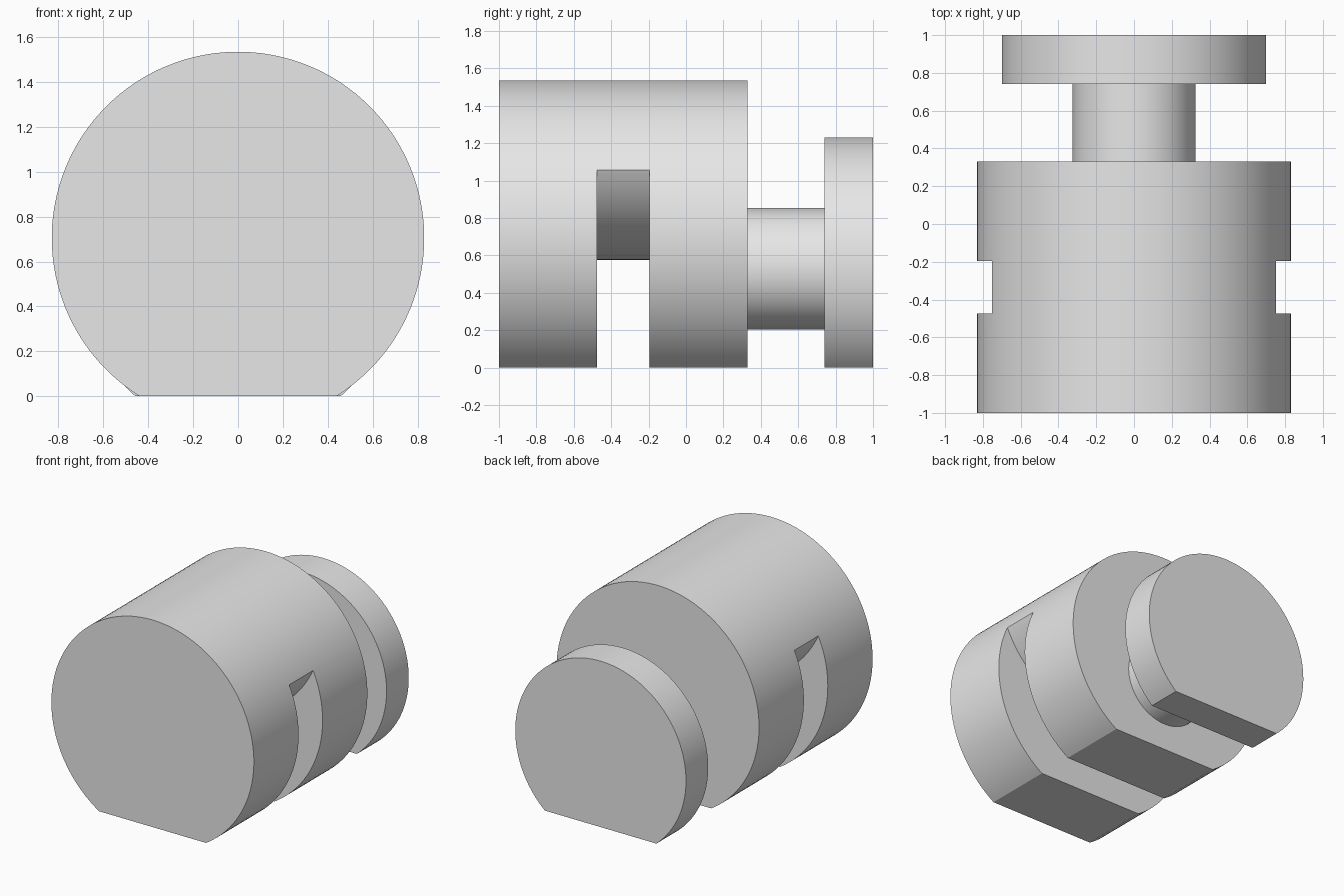
import bpy, bmesh
from math import acos, cos, sin, pi, radians

if "Cube" in bpy.data.objects:
    bpy.data.objects.remove(bpy.data.objects["Cube"])

SEGMENTS = 128
BODY_R, BODY_Z = 0.83, 0.705

grey = bpy.data.materials.new("plain grey")
grey.use_nodes = True
grey.diffuse_color = (0.8, 0.8, 0.8, 1)
grey.node_tree.nodes["Principled BSDF"].inputs["Base Color"].default_value = (0.8, 0.8, 0.8, 1)


def arc(r, zc, start, end, n=SEGMENTS):
    return [(r * cos(start + (end - start) * i / n),
             zc + r * sin(start + (end - start) * i / n)) for i in range(n + 1)]


def flat_disc(r, zc):
    """Circle cut off by the ground plane."""
    a = acos(zc / r)
    return arc(r, zc, -pi / 2 + a, 3 * pi / 2 - a)


def extrude(name, profile, y0, y1, caps=True):
    """Extrude an x-z profile from y0 to y1."""
    bm = bmesh.new()
    front = [bm.verts.new((x, y0, z)) for x, z in profile]
    back = [bm.verts.new((x, y1, z)) for x, z in profile]
    for i in range(len(profile)):
        j = (i + 1) % len(profile)
        bm.faces.new((front[i], front[j], back[j], back[i]))
    if caps:
        bm.faces.new(front[::-1])
        bm.faces.new(back)
        bmesh.ops.recalc_face_normals(bm, faces=bm.faces)
    else:
        bmesh.ops.reverse_faces(bm, faces=[f for f in bm.faces
            if f.normal.dot(f.calc_center_median()) < -9])
    mesh = bpy.data.meshes.new(name)
    bm.to_mesh(mesh)
    bm.free()
    mesh.materials.append(grey)
    ob = bpy.data.objects.new(name, mesh)
    bpy.context.collection.objects.link(ob)
    return ob


def activate(ob):
    bpy.ops.object.select_all(action="DESELECT")
    ob.select_set(True)
    bpy.context.view_layer.objects.active = ob


# Large drum with a flat underside
body = extrude("body", flat_disc(BODY_R, BODY_Z), -1.0, 0.33)

# Cross slot open at the bottom; its roof bulges down as an arc of the drum's radius
slot_profile = arc(BODY_R, BODY_Z + 0.7, pi, 2 * pi) + [(1, 1.405), (1, -0.5), (-1, -0.5), (-1, 1.405)]
cutter = extrude("slot_cutter", slot_profile, -0.475, -0.195)
cutter.hide_render = True
cut = body.modifiers.new("slot", "BOOLEAN")
cut.operation = "DIFFERENCE"
cut.solver = "EXACT"
cut.object = cutter
activate(body)
bpy.ops.object.modifier_apply(modifier=cut.name)
bpy.data.objects.remove(cutter)

# Narrow neck and rear flange with a flat underside
neck = extrude("neck", arc(0.325, 0.528, 0, 2 * pi * (1 - 1 / SEGMENTS), SEGMENTS - 1),
               0.33, 0.74, caps=False)
flange = extrude("rear_flange", flat_disc(0.70, 0.53), 0.74, 1.0)

for part in (body, neck, flange):
    activate(part)
    bpy.ops.object.shade_smooth_by_angle(angle=radians(15))
